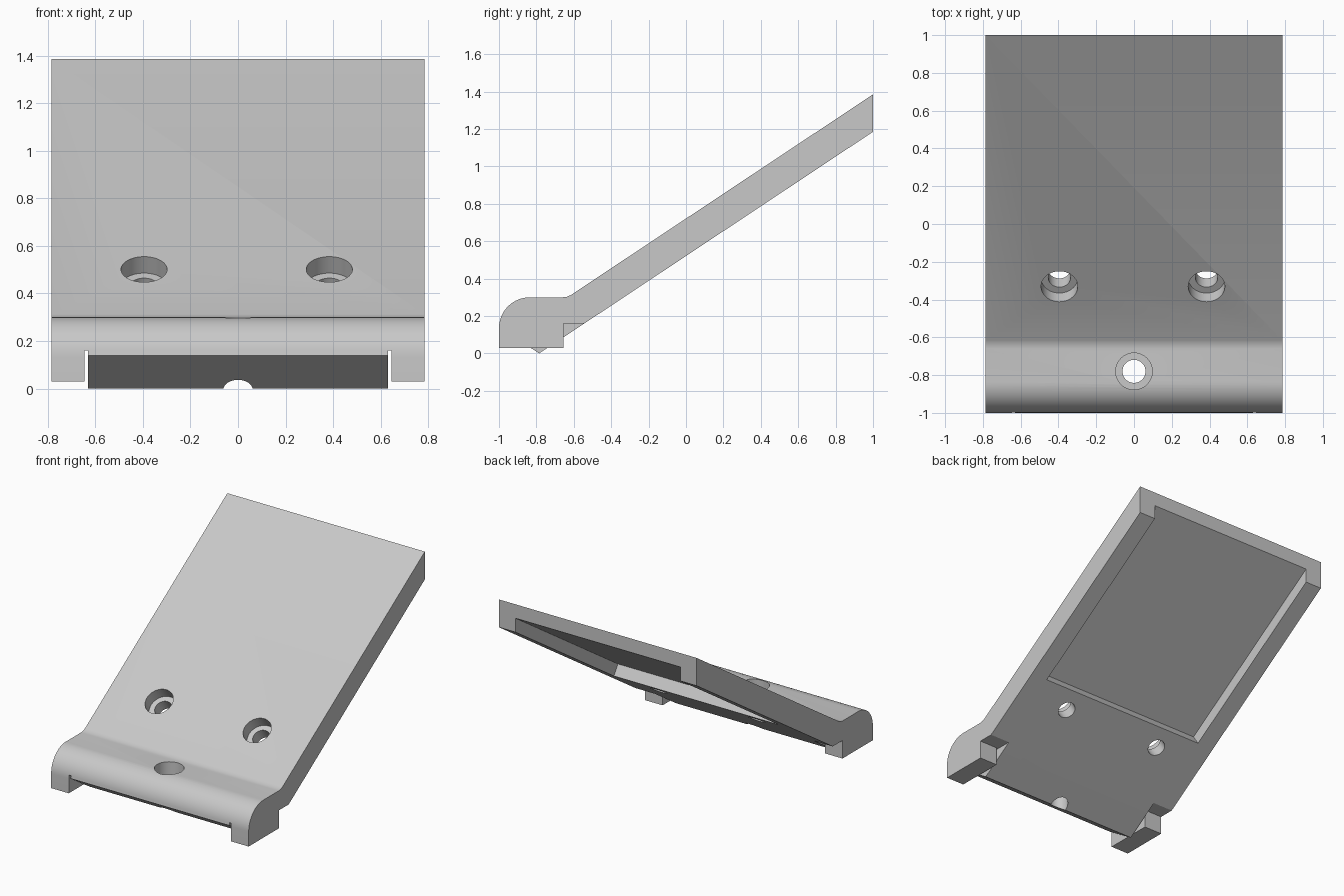
import bpy, bmesh, math
from mathutils import Vector

if "Cube" in bpy.data.objects:
    bpy.data.objects.remove(bpy.data.objects["Cube"], do_unlink=True)

grey = bpy.data.materials.new("light_grey")
grey.use_nodes = True
colour = (0.58, 0.58, 0.58, 1)
grey.diffuse_color = colour
grey.node_tree.nodes["Principled BSDF"].inputs["Base Color"].default_value = colour

SLOPE = 0.664
ANGLE = math.atan(SLOPE)
NORMAL = Vector((0, -math.sin(ANGLE), math.cos(ANGLE)))
HALF = 0.785


def under(y):
    return 1.185 - SLOPE * (1 - y)


def over(y):
    return under(y) + 0.2


def prism(name, profile, x0, x1):
    """Extrude a (y, z) profile from x0 to x1."""
    bm = bmesh.new()
    face = bm.faces.new([bm.verts.new((x0, y, z)) for y, z in profile])
    ext = bmesh.ops.extrude_face_region(bm, geom=[face])
    moved = [v for v in ext["geom"] if isinstance(v, bmesh.types.BMVert)]
    bmesh.ops.translate(bm, verts=moved, vec=(x1 - x0, 0, 0))
    bmesh.ops.recalc_face_normals(bm, faces=bm.faces)
    mesh = bpy.data.meshes.new(name)
    bm.to_mesh(mesh)
    bm.free()
    obj = bpy.data.objects.new(name, mesh)
    bpy.context.collection.objects.link(obj)
    mesh.materials.append(grey)
    return obj


def cylinder(base, direction_angle, radius, length):
    """Cylinder rising from base, tilted about x."""
    axis = Vector((0, -math.sin(direction_angle), math.cos(direction_angle)))
    bpy.ops.mesh.primitive_cylinder_add(vertices=48, radius=radius, depth=length,
                                        location=Vector(base) + axis * length / 2,
                                        rotation=(direction_angle, 0, 0))
    obj = bpy.context.object
    obj.name = "hole_cutter"
    obj.data.materials.append(grey)
    return obj


def combine(target, tool, operation):
    tool.hide_render = True
    mod = target.modifiers.new(operation.lower(), 'BOOLEAN')
    mod.operation = operation
    mod.solver = 'EXACT'
    mod.object = tool
    bpy.ops.object.select_all(action='DESELECT')
    bpy.context.view_layer.objects.active = target
    target.select_set(True)
    bpy.ops.object.modifier_apply(modifier=mod.name)
    bpy.data.objects.remove(tool, do_unlink=True)


# Sloping plate with rounded front block and feet
R = 0.165
nose = [(-0.835 - R * math.cos(a), 0.135 + R * math.sin(a))
        for a in (math.pi / 2 * i / 16 for i in range(17))]
outline = [(-1, 0.03)] + nose + [
    (-0.66, 0.3), (-0.637, 0.3025), (-0.615, over(-0.615)),
    (1, over(1)), (1, under(1)),
    (-0.545, under(-0.545)), (-0.655, under(-0.545)), (-0.655, 0.03)]
plate = prism("sloped_plate", outline, -HALF, HALF)

# Clear the space between the feet
combine(plate, prism("foot_gap", [(-1.1, -0.1), (-1.1, 0.16), (-0.6, 0.16), (-0.6, -0.1)],
                     -0.645, 0.645), 'DIFFERENCE')

# Wedge that drops between the feet
combine(plate, prism("wedge", [(-1, 0.14), (-0.785, 0), (-0.545, under(-0.545)),
                               (-0.6, 0.25), (-0.95, 0.2), (-0.997, 0.161)],
                     -0.63, 0.63), 'UNION')

# Recess in the underside, open at the back edge
depth = 0.1 * math.cos(ANGLE)
start = Vector((0, -0.12, under(-0.12)))
low, high = start - NORMAL * 0.1, start + NORMAL * depth
combine(plate, prism("recess", [(low.y, low.z), (high.y, high.z),
                                (1.1, under(1.1) + 0.1), (1.1, under(1.1) - 0.1)],
                     -0.657, 0.657), 'DIFFERENCE')

# Stepped screw holes square to the slope
for x in (-0.395, 0.384):
    rim = Vector((x, -0.331, over(-0.331)))
    combine(plate, cylinder(rim - NORMAL * depth, ANGLE, 0.097, 0.2), 'DIFFERENCE')
    combine(plate, cylinder(rim - NORMAL * 0.25, ANGLE, 0.059, 0.3), 'DIFFERENCE')

# Upright stepped hole in the front block
combine(plate, cylinder((0, -0.78, 0.13), 0, 0.097, 0.3), 'DIFFERENCE')
combine(plate, cylinder((0, -0.78, -0.1), 0, 0.061, 0.5), 'DIFFERENCE')

plate.select_set(True)
bpy.context.view_layer.objects.active = plate
bpy.ops.object.shade_smooth_by_angle(angle=math.radians(22))
